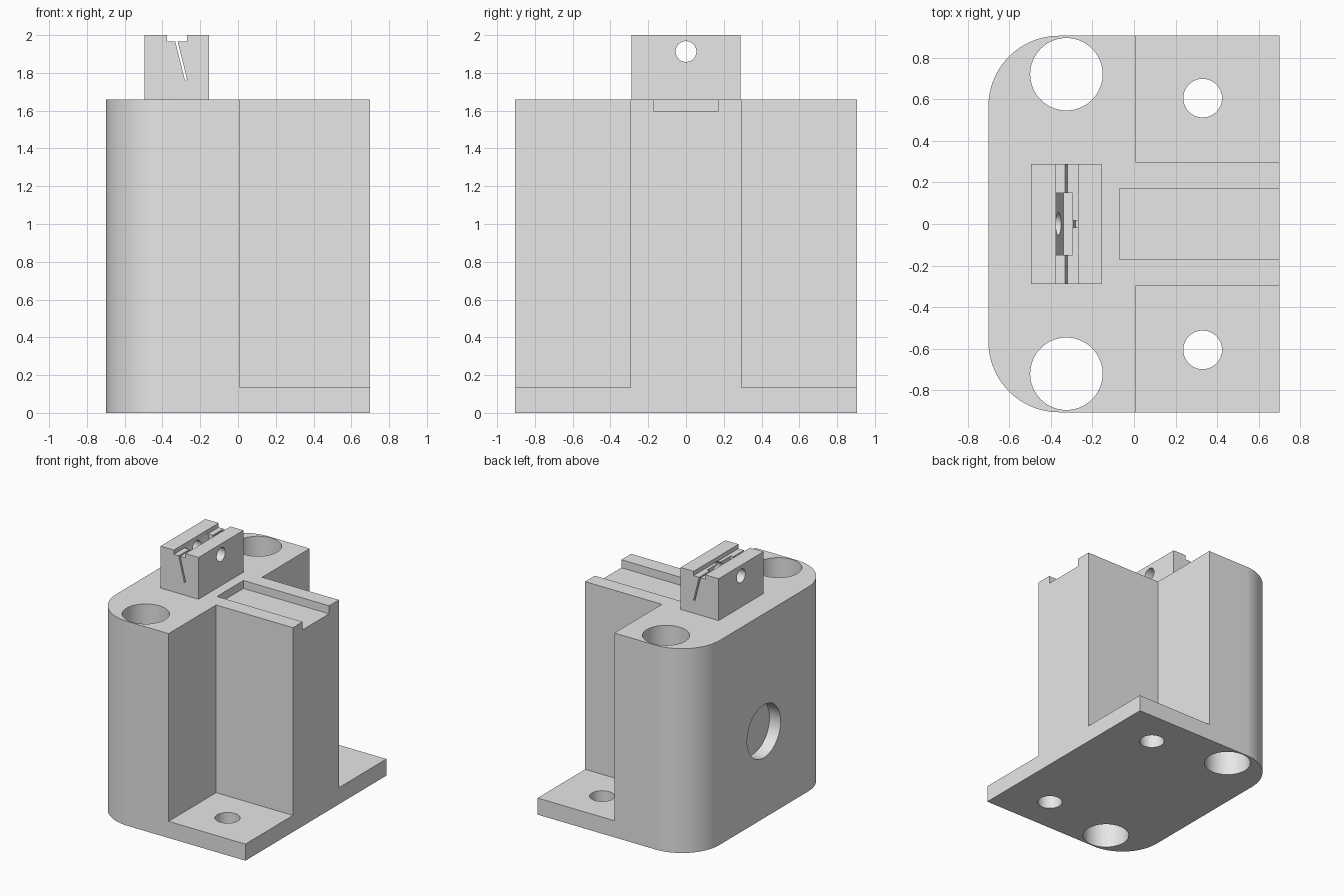
import bpy, bmesh
from math import sin, cos, pi
from mathutils import Vector

default = bpy.data.objects.get("Cube")
if default:
    bpy.data.objects.remove(default, do_unlink=True)

grey = bpy.data.materials.new("light_grey")
grey.use_nodes = True
colour = (0.8, 0.8, 0.8, 1)
grey.diffuse_color = colour
grey.node_tree.nodes["Principled BSDF"].inputs["Base Color"].default_value = colour


def prism(name, low, high):
    """Solid between two matching outlines."""
    bm = bmesh.new()
    a = [bm.verts.new(p) for p in low]
    b = [bm.verts.new(p) for p in high]
    bm.faces.new(a)
    bm.faces.new(b)
    for i in range(len(a)):
        j = (i + 1) % len(a)
        bm.faces.new((a[i], a[j], b[j], b[i]))
    bmesh.ops.recalc_face_normals(bm, faces=bm.faces)
    mesh = bpy.data.meshes.new(name)
    bm.to_mesh(mesh)
    bm.free()
    mesh.materials.append(grey)
    obj = bpy.data.objects.new(name, mesh)
    bpy.context.collection.objects.link(obj)
    return obj


def along_z(name, outline, z0, z1):
    return prism(name, [(x, y, z0) for x, y in outline], [(x, y, z1) for x, y in outline])


def along_y(name, outline, y0, y1):
    return prism(name, [(x, y0, z) for x, z in outline], [(x, y1, z) for x, z in outline])


def box(name, x0, x1, y0, y1, z0, z1):
    return along_z(name, [(x0, y0), (x1, y0), (x1, y1), (x0, y1)], z0, z1)


def ring(centre, u, v, r, n=64):
    c, u, v = Vector(centre), Vector(u), Vector(v)
    return [c + u * r * cos(2 * pi * i / n) + v * r * sin(2 * pi * i / n) for i in range(n)]


def bore_x(name, x0, x1, z, r0, r1):
    u, v = (0, 1, 0), (0, 0, 1)
    return prism(name, ring((x0, 0, z), u, v, r0), ring((x1, 0, z), u, v, r1))


def bore_z(name, x, y, r):
    u, v = (1, 0, 0), (0, 1, 0)
    return prism(name, ring((x, y, -0.2), u, v, r), ring((x, y, 1.9), u, v, r))


def cut(target, cutters):
    bpy.context.view_layer.objects.active = target
    for cutter in cutters:
        cutter.hide_render = True
        mod = target.modifiers.new("cut", 'BOOLEAN')
        mod.operation = 'DIFFERENCE'
        mod.solver = 'EXACT'
        mod.object = cutter
        bpy.ops.object.modifier_apply(modifier=mod.name)
        bpy.data.objects.remove(cutter, do_unlink=True)


# Main body: rectangle with two rounded corners
W, D, R, TOP = 0.7, 0.905, 0.34, 1.66
arc = [(-W + R - R * sin(t), D - R + R * cos(t)) for t in (i * pi / 48 for i in range(25))]
outline = [(W, D)] + arc + [(x, -y) for x, y in reversed(arc)] + [(W, -D)]
body = along_z("body", outline, 0, TOP)

# Side notches, screw holes and rod holes, mirrored front to back
cutters = []
for s in (-1, 1):
    y0, y1 = sorted((s * 0.295, s * 1.1))
    cutters += [box("notch", 0.01, 0.9, y0, y1, 0.135, 1.9),
                bore_z("screw_hole", 0.33, s * 0.605, 0.093),
                bore_z("rod_hole", -0.325, s * 0.72, 0.174)]
# Channel on the rear arm and round recess in the flat side
cutters += [box("channel", -0.07, 0.9, -0.17, 0.17, 1.595, 1.9),
            bore_x("recess", -0.9, -0.6, 0.706, 0.215, 0.215)]
cut(body, cutters)

# Clamp block with groove, slanted slit, slanted pocket and cross bore
clamp = box("clamp_block", -0.495, -0.153, -0.288, 0.288, TOP - 0.02, 2)
cut(clamp, [
    box("groove", -0.375, -0.27, -0.5, 0.5, 1.965, 2.2),
    along_y("slit", [(-0.336, 1.98), (-0.323, 1.98), (-0.269, 1.765), (-0.281, 1.762)], -0.5, 0.5),
    along_y("pocket", [(-0.378, 1.98), (-0.3, 1.98), (-0.26, 1.82), (-0.338, 1.80)], -0.15, 0.15),
    bore_x("cross_bore", -0.7, 0.1, 1.913, 0.055, 0.055),
])

for obj in (body, clamp):
    bpy.ops.object.select_all(action='DESELECT')
    obj.select_set(True)
    bpy.context.view_layer.objects.active = obj
    bpy.ops.object.shade_smooth_by_angle(angle=pi / 6)
